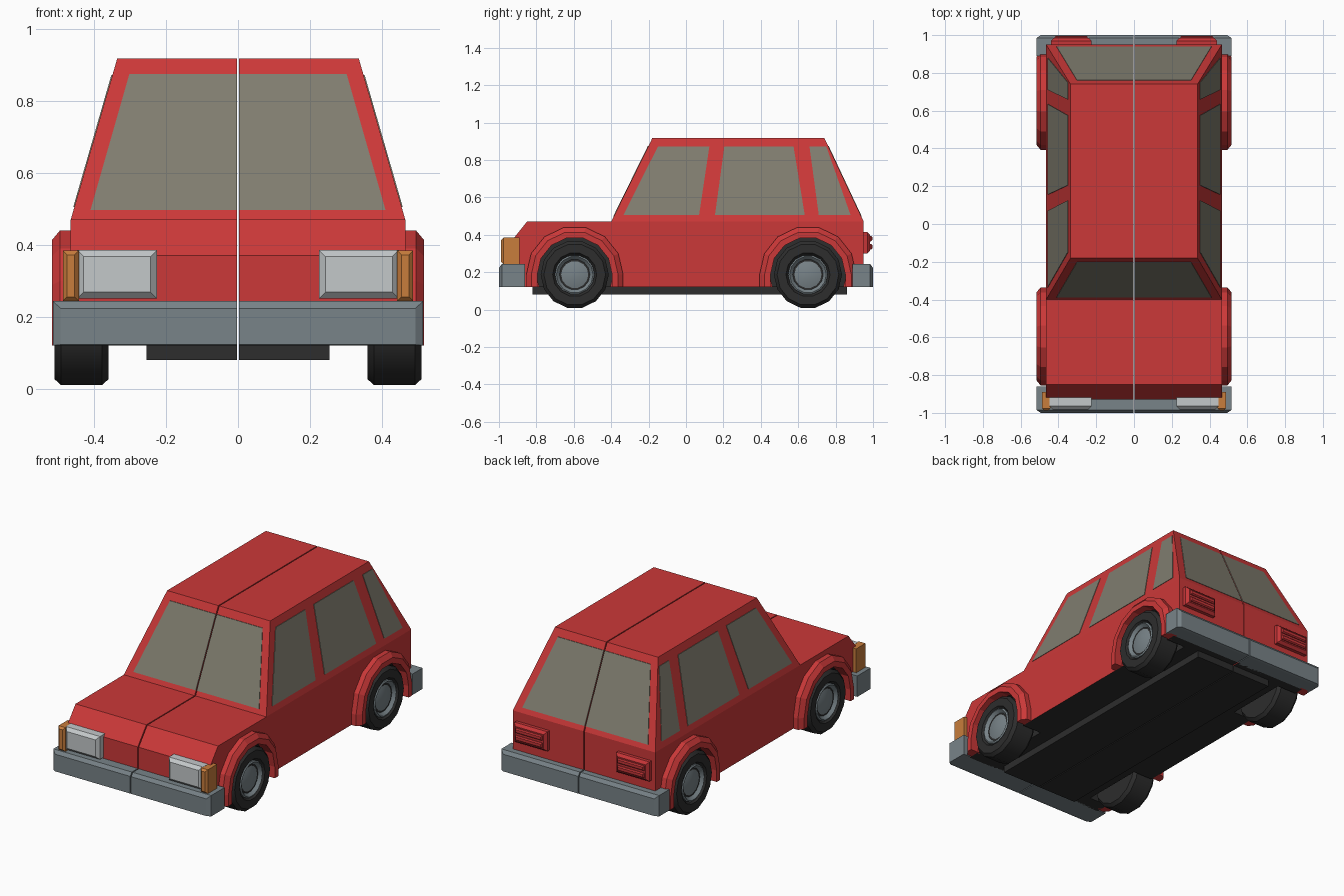
import bpy, bmesh, math

if "Cube" in bpy.data.objects:
    bpy.data.objects.remove(bpy.data.objects["Cube"])

GAP = 0.003          # half width of the centre seam
BELT, ROOF = 0.47, 0.917
WHEELS = {"front": -0.595, "rear": 0.652}
HUB_Z = 0.187


def material(name, rgb):
    m = bpy.data.materials.new(name)
    m.diffuse_color = (*rgb, 1)
    m.use_nodes = True
    m.node_tree.nodes["Principled BSDF"].inputs["Base Color"].default_value = m.diffuse_color
    return m


RED = material("body red", (0.60, 0.040, 0.040))
LAMP_RED = material("tail lamp red", (0.56, 0.035, 0.038))
GLASS = material("window grey", (0.215, 0.205, 0.158))
GREY = material("bumper grey", (0.188, 0.227, 0.246))
BLACK = material("rubber black", (0.026, 0.026, 0.026))
WHITE = material("headlight white", (0.55, 0.58, 0.59))
ORANGE = material("indicator orange", (0.58, 0.205, 0.045))


def loft(name, rings, mat, mirror=True, smooth=False):
    """Skin a list of equal-length rings, cap both ends, mirror across x."""
    bm = bmesh.new()
    vs = [[bm.verts.new(p) for p in ring] for ring in rings]
    n = len(rings[0])
    for a, b in zip(vs, vs[1:]):
        for i in range(n):
            j = (i + 1) % n
            bm.faces.new((a[i], a[j], b[j], b[i]))
    bm.faces.new(vs[0])
    bm.faces.new(vs[-1])
    bmesh.ops.recalc_face_normals(bm, faces=bm.faces)
    me = bpy.data.meshes.new(name)
    bm.to_mesh(me)
    bm.free()
    me.materials.append(mat)
    ob = bpy.data.objects.new(name, me)
    bpy.context.collection.objects.link(ob)
    if smooth:
        bpy.ops.object.select_all(action='DESELECT')
        ob.select_set(True)
        bpy.context.view_layer.objects.active = ob
        bpy.ops.object.shade_smooth_by_angle(angle=math.radians(30))
    if mirror:
        add_mirror(ob)
    return ob


def add_mirror(ob):
    ob.modifiers.new("mirror", 'MIRROR').use_mirror_merge = False


def lathe(name, profile, y, mat, n=14, **kw):
    """Turn (radius, x) points around a wheel axle."""
    rings = [[(x, y + r * math.cos(t), HUB_Z + r * math.sin(t))
              for t in (math.tau * (i + 0.5) / n + math.pi / 2 for i in range(n))]
             for r, x in profile]
    return loft(name, rings, mat, **kw)


def block(name, xs, zs, y_in, y_out, mat, bevel=0.015, inset=None):
    """Box growing along y from y_in to y_out with a bevelled outer face."""
    x0, x1, z0, z1 = *xs, *zs
    a, b, c, d = inset or (bevel,) * 4       # inner x, outer x, bottom, top
    s = 1 if y_out > y_in else -1
    rect = lambda y, l, r, lo, hi: [(l, y, lo), (r, y, lo), (r, y, hi), (l, y, hi)]
    return loft(name, [rect(y_in, x0, x1, z0, z1),
                       rect(y_out - s * bevel, x0, x1, z0, z1),
                       rect(y_out, x0 + a, x1 - b, z0 + c, z1 - d)], mat)


# Lower body, with a dark underside
side = [(-0.87, 0.12), (-0.93, 0.22), (-0.93, 0.37), (-0.85, BELT),
        (-0.40, BELT), (0.95, BELT), (0.95, 0.24), (0.90, 0.12)]
body = loft("lower_body", [[(x, y, z) for y, z in side] for x in (GAP, 0.465)],
            RED, mirror=False)
body.data.materials.append(BLACK)
for f in body.data.polygons:
    if f.normal.z < -0.9:
        f.material_index = 1

# Wheel wells cut out of the body
for end, y in WHEELS.items():
    cutter = lathe(end + "_well_cutter", [(0.205, 0.34), (0.205, 0.60)], y, BLACK,
                   mirror=False)
    cutter.hide_render = True
    cutter.hide_set(True)
    cut = body.modifiers.new(end + "_well", 'BOOLEAN')
    cut.object, cut.operation, cut.solver = cutter, 'DIFFERENCE', 'EXACT'
    cut.material_mode = 'TRANSFER'
add_mirror(body)

# Cabin
loft("cabin", [[(GAP, y0, z), (w, y0, z), (w, y1, z), (GAP, y1, z)]
               for w, y0, y1, z in ((0.465, -0.40, 0.95, BELT),
                                    (0.336, -0.18, 0.74, ROOF))], RED)


def along(z, low, high):
    return low + (high - low) * (z - BELT) / (ROOF - BELT)


# Side windows: (bottom y start, bottom y end, top y start, top y end)
LO, HI = 0.505, 0.872
for name, (b0, b1, t0, t1) in {"front_side_window": (-0.335, 0.07, -0.15, 0.125),
                               "middle_side_window": (0.155, 0.635, 0.205, 0.575),
                               "rear_side_window": (0.71, 0.88, 0.66, 0.75)}.items():
    quad = [(b0, LO), (b1, LO), (t1, HI), (t0, HI)]
    loft(name, [[(along(z, 0.465, 0.336) + o, y, z) for y, z in quad]
                for o in (-0.003, 0.003)], GLASS)

# Windscreen and rear window
for name, low, high, s in (("windscreen", -0.40, -0.18, -1), ("rear_window", 0.95, 0.74, 1)):
    quad = [(GAP, 0.497), (0.41, 0.497), (0.302, 0.875), (GAP, 0.875)]
    loft(name, [[(x, along(z, low, high) + s * o, z) for x, z in quad]
                for o in (-0.003, 0.003)], GLASS)

# Floor pan
loft("floor_pan", [[(GAP, y, 0.08), (0.255, y, 0.08), (0.255, y, 0.13), (GAP, y, 0.13)]
                   for y in (-0.82, 0.86)], BLACK)

# Wheels and flared arches
section = [(0.2, 0.45), (0.259, 0.45), (0.259, 0.495), (0.232, 0.517), (0.2, 0.517)]
for end, y in WHEELS.items():
    lathe(end + "_tyre", [(0.10, 0.36), (0.165, 0.36), (0.182, 0.378), (0.182, 0.492),
                          (0.165, 0.51), (0.118, 0.51), (0.104, 0.49)], y, BLACK, smooth=True)
    lathe(end + "_rim", [(0.106, 0.45), (0.106, 0.503), (0.098, 0.508), (0.08, 0.488),
                         (0.065, 0.492), (0.03, 0.50)], y, GREY, smooth=True)
    rings = [[(x, y + r, 0.12) for r, x in section]]
    for i in range(8):
        t = math.pi * i / 7
        rings.append([(x, y + r * math.cos(t), HUB_Z + r * math.sin(t)) for r, x in section])
    rings.append([(x, y - r, 0.12) for r, x in section])
    loft(end + "_arch", rings, RED)

# Bumpers
for name, y_in, y_out in (("front_bumper", -0.86, -1.0), ("rear_bumper", 0.89, 1.0)):
    block(name, (GAP, 0.515), (0.12, 0.243), y_in, y_out, GREY,
          inset=(0, 0.022, 0.002, 0.02))

# Headlights and corner indicators
block("headlight", (0.225, 0.447), (0.25, 0.385), -0.90, -0.982, WHITE, bevel=0.018)
block("indicator", (0.442, 0.487), (0.243, 0.384), -0.89, -0.988, ORANGE, bevel=0.012)

# Ribbed tail lamps
block("tail_lamp", (0.225, 0.44), (0.30, 0.415), 0.93, 0.985, LAMP_RED)
for i, z in enumerate((0.322, 0.365)):
    block(f"tail_lamp_rib_{i + 1}", (0.245, 0.42), (z, z + 0.028), 0.97, 0.996,
          LAMP_RED, bevel=0.006)
